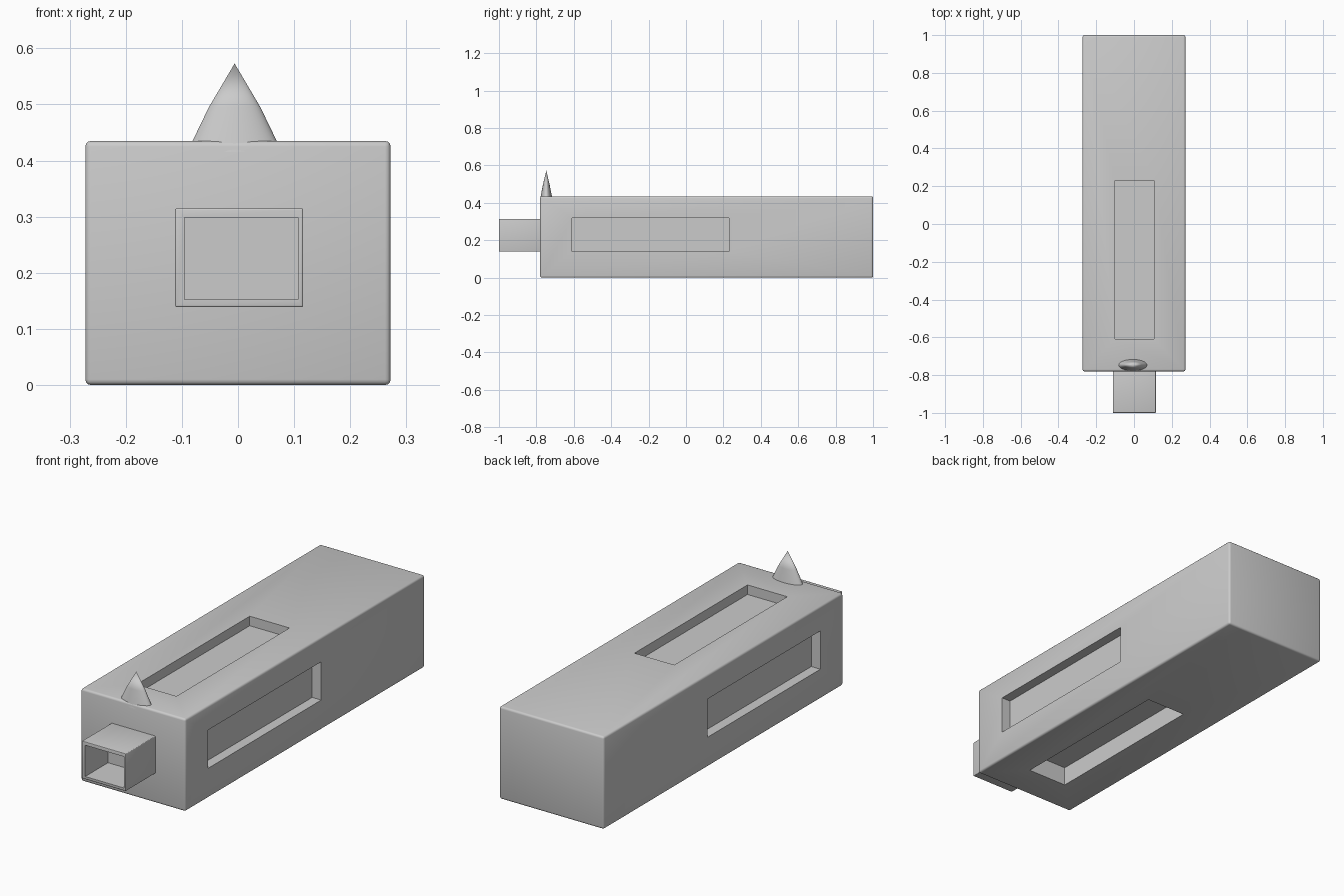
import bpy, bmesh, math

if "Cube" in bpy.data.objects:
    bpy.data.objects.remove(bpy.data.objects["Cube"])


def box(name, lo, hi, bevel=0.0):
    """Box between two corners, optionally with rounded edges."""
    bm = bmesh.new()
    bmesh.ops.create_cube(bm, size=1)
    for v in bm.verts:
        v.co = [(a + b) / 2 + c * (b - a) for a, b, c in zip(lo, hi, v.co)]
    if bevel:
        bmesh.ops.bevel(bm, geom=bm.edges[:], offset=bevel, segments=3,
                        profile=0.5, affect='EDGES')
    return finish(bm, name)


def finish(bm, name):
    mesh = bpy.data.meshes.new(name)
    bm.to_mesh(mesh)
    bm.free()
    ob = bpy.data.objects.new(name, mesh)
    bpy.context.collection.objects.link(ob)
    return ob


def activate(ob):
    bpy.ops.object.select_all(action='DESELECT')
    ob.select_set(True)
    bpy.context.view_layer.objects.active = ob


def cut(ob, lo, hi):
    """Carve a box-shaped pocket out of an object."""
    cutter = box("cutter", lo, hi)
    mod = ob.modifiers.new("pocket", 'BOOLEAN')
    mod.operation = 'DIFFERENCE'
    mod.solver = 'EXACT'
    mod.object = cutter
    activate(ob)
    bpy.ops.object.modifier_apply(modifier=mod.name)
    bpy.data.objects.remove(cutter)


def smooth(ob, angle=40):
    activate(ob)
    bpy.ops.object.shade_smooth_by_angle(angle=math.radians(angle))


W, H = 0.272, 0.435          # body half width and height
Y0, Y1 = -0.61, 0.23         # pocket extent along the body

# Main body with a pocket on each long face
body = box("body", (-W, -0.78, 0), (W, 1.0, H), 0.01)
for s in (-1, 1):
    xs = sorted((s * (W - 0.047), s * (W + 0.1)))
    cut(body, (xs[0], Y0, 0.14), (xs[1], Y1, 0.32))
cut(body, (-0.1, Y0, H - 0.045), (0.107, Y1, H + 0.1))
cut(body, (-0.1, Y0, -0.1), (0.107, Y1, 0.09))
smooth(body)

# Hollow rectangular muzzle at the front
muzzle = box("muzzle", (-0.112, -1.0, 0.139), (0.116, -0.75, 0.315), 0.003)
cut(muzzle, (-0.095, -1.1, 0.152), (0.107, -0.83, 0.299))
smooth(muzzle)

# Flattened pointed front sight
bm = bmesh.new()
profile = [(0.085, 0.415), (0.075, 0.435), (0.046, 0.495), (0.0, 0.573)]
verts = [bm.verts.new((r, 0, z)) for r, z in profile]
edges = [bm.edges.new(p) for p in zip(verts, verts[1:])]
bmesh.ops.spin(bm, geom=verts + edges, cent=(0, 0, 0), axis=(0, 0, 1),
               angle=math.tau, steps=48)
bmesh.ops.remove_doubles(bm, verts=bm.verts[:], dist=1e-4)
bmesh.ops.holes_fill(bm, edges=bm.edges[:])
bmesh.ops.recalc_face_normals(bm, faces=bm.faces[:])
for v in bm.verts:
    v.co.y *= 0.4
    v.co.x -= 0.006
    v.co.y -= 0.747
smooth(finish(bm, "front_sight"))
